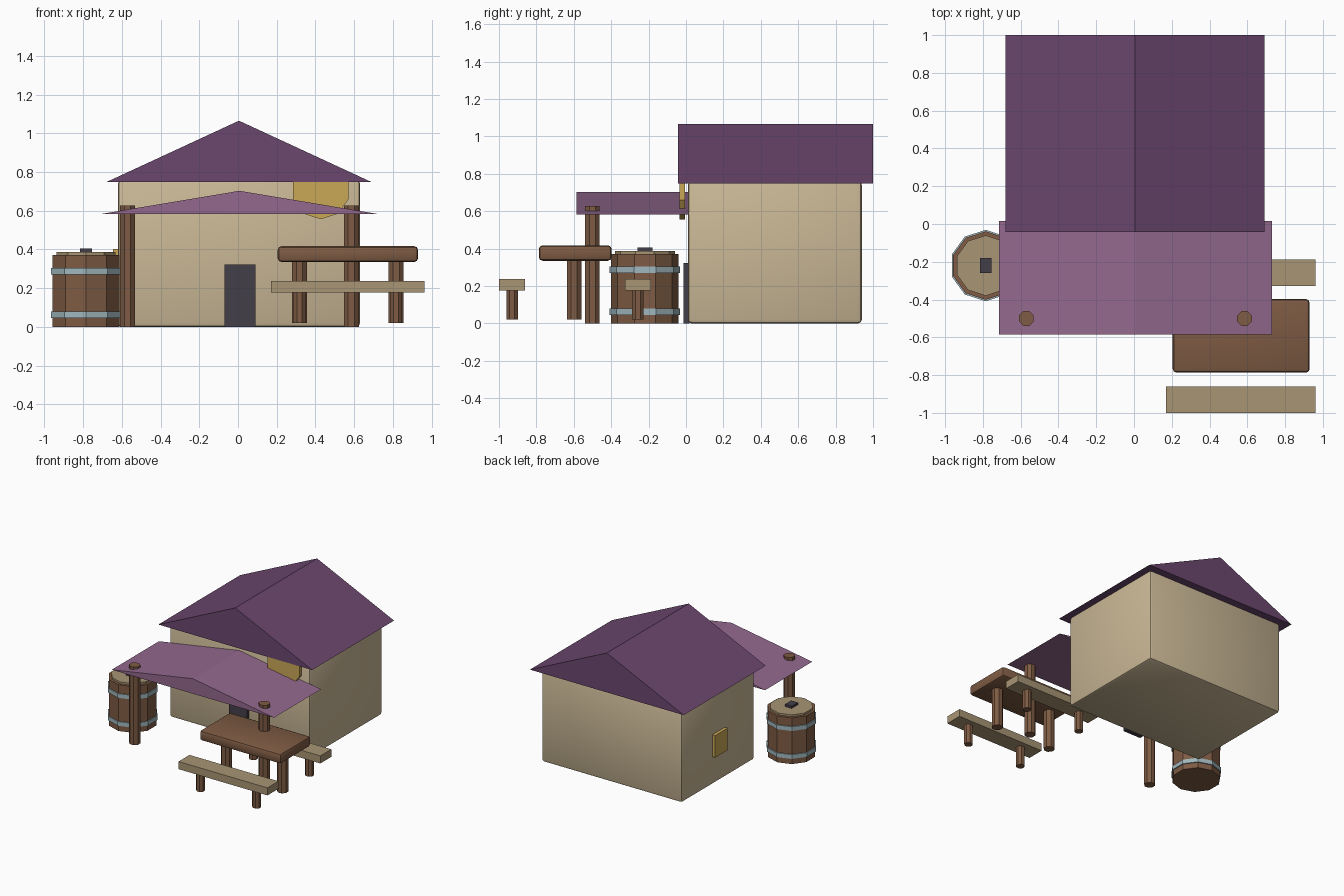
import bpy, bmesh, math
from mathutils import Matrix

if "Cube" in bpy.data.objects:
    bpy.data.objects.remove(bpy.data.objects["Cube"])


def material(name, r, g, b):
    m = bpy.data.materials.new(name)
    m.diffuse_color = [((c / 255 + 0.055) / 1.055) ** 2.4 for c in (r, g, b)] + [1]
    m.use_nodes = True
    m.node_tree.nodes["Principled BSDF"].inputs["Base Color"].default_value = m.diffuse_color
    return m


PLASTER = material("plaster", 202, 184, 150)
ROOF = material("dark_purple", 107, 71, 110)
AWNING = material("light_purple", 146, 104, 141)
WOOD = material("brown_wood", 126, 91, 67)
PALE = material("pale_wood", 168, 149, 116)
METAL = material("pale_metal", 160, 183, 189)
DARK = material("dark_grey", 68, 62, 73)
GOLD = material("gold", 202, 167, 86)


def finish(name, bm, mat):
    bmesh.ops.recalc_face_normals(bm, faces=bm.faces)
    me = bpy.data.meshes.new(name)
    bm.to_mesh(me)
    bm.free()
    me.materials.append(mat)
    ob = bpy.data.objects.new(name, me)
    bpy.context.collection.objects.link(ob)
    return ob


def box(name, x, y, z, mat, bevel=0):
    """Box from (min, max) ranges, with optional rounded edges."""
    bm = bmesh.new()
    bmesh.ops.create_cube(bm, size=1)
    for v in bm.verts:
        v.co = [sum(r) / 2 + c * (r[1] - r[0]) for c, r in zip(v.co, (x, y, z))]
    if bevel:
        bmesh.ops.bevel(bm, geom=bm.edges[:], offset=bevel, segments=2,
                        profile=0.5, affect='EDGES')
    ob = finish(name, bm, mat)
    if bevel:
        bpy.context.view_layer.objects.active = ob
        ob.select_set(True)
        bpy.ops.object.shade_smooth_by_angle(angle=math.radians(35))
        ob.select_set(False)
    return ob


def prism(name, x, y, r, z, sides, mat):
    """Upright many-sided column with a corner facing the back."""
    bm = bmesh.new()
    bmesh.ops.create_cone(bm, cap_ends=True, segments=sides, radius1=r, radius2=r, depth=z[1] - z[0])
    turn = math.pi / 8 if sides == 8 else 0
    bmesh.ops.transform(bm, verts=bm.verts,
                        matrix=Matrix.Translation((x, y, sum(z) / 2)) @ Matrix.Rotation(turn, 4, 'Z'))
    return finish(name, bm, mat)


def gable(name, x, y, z, mat):
    """Closed triangular roof with its ridge along y."""
    bm = bmesh.new()
    face = bm.faces.new([bm.verts.new(p) for p in (
        (x[0], y[0], z[0]), (x[1], y[0], z[0]), (sum(x) / 2, y[0], z[1]))])
    ext = bmesh.ops.extrude_face_region(bm, geom=[face], use_keep_orig=True)
    bmesh.ops.translate(bm, vec=(0, y[1] - y[0], 0),
                        verts=[g for g in ext["geom"] if isinstance(g, bmesh.types.BMVert)])
    return finish(name, bm, mat)


# House, roof, door and side window
box("house_walls", (-0.62, 0.63), (0.01, 0.94), (0, 0.76), PLASTER, 0.02)
gable("main_roof", (-0.68, 0.69), (-0.042, 1.0), (0.748, 1.065), ROOF)
box("door", (-0.07, 0.09), (-0.014, 0.02), (0, 0.322), DARK)
box("side_window", (-0.645, -0.61), (0.39, 0.55), (0.225, 0.402), GOLD)

# Round hanging sign tucked under the roof
sign = prism("round_sign", 0, 0, 0.15, (-0.015, 0.015), 10, GOLD)
sign.data.transform(Matrix.Translation((0.428, -0.02, 0.706)) @ Matrix.Rotation(math.pi / 2, 4, 'X')
                    @ Matrix.Rotation(math.pi, 4, 'Z'))

# Awning on two posts
gable("awning", (-0.715, 0.73), (-0.585, 0.015), (0.582, 0.703), AWNING)
for x in (-0.57, 0.585):
    prism("awning_post", x, -0.5, 0.042, (0, 0.628), 8, WOOD)

# Table with two legs
box("table_top", (0.205, 0.93), (-0.787, -0.397), (0.335, 0.417), WOOD, 0.02)
for x in (0.317, 0.817):
    prism("table_leg", x, -0.598, 0.042, (0.02, 0.345), 8, WOOD)

# Two benches
for y in (-0.93, -0.257):
    box("bench_seat", (0.17, 0.962), (y - 0.07, y + 0.07), (0.177, 0.238), PALE)
    for x in (0.317, 0.817):
        prism("bench_leg", x, y, 0.033, (0.02, 0.185), 8, WOOD)

# Barrel with metal bands, lid and handle
BX, BY = -0.785, -0.22
prism("barrel_body", BX, BY, 0.181, (0, 0.372), 10, WOOD)
for z in (0.045, 0.27):
    prism("barrel_band", BX, BY, 0.189, (z, z + 0.034), 10, METAL)
prism("barrel_lid", BX, BY, 0.16, (0.36, 0.387), 10, PALE)
box("lid_handle", (BX - 0.03, BX + 0.03), (BY - 0.04, BY + 0.04), (0.38, 0.405), DARK)
